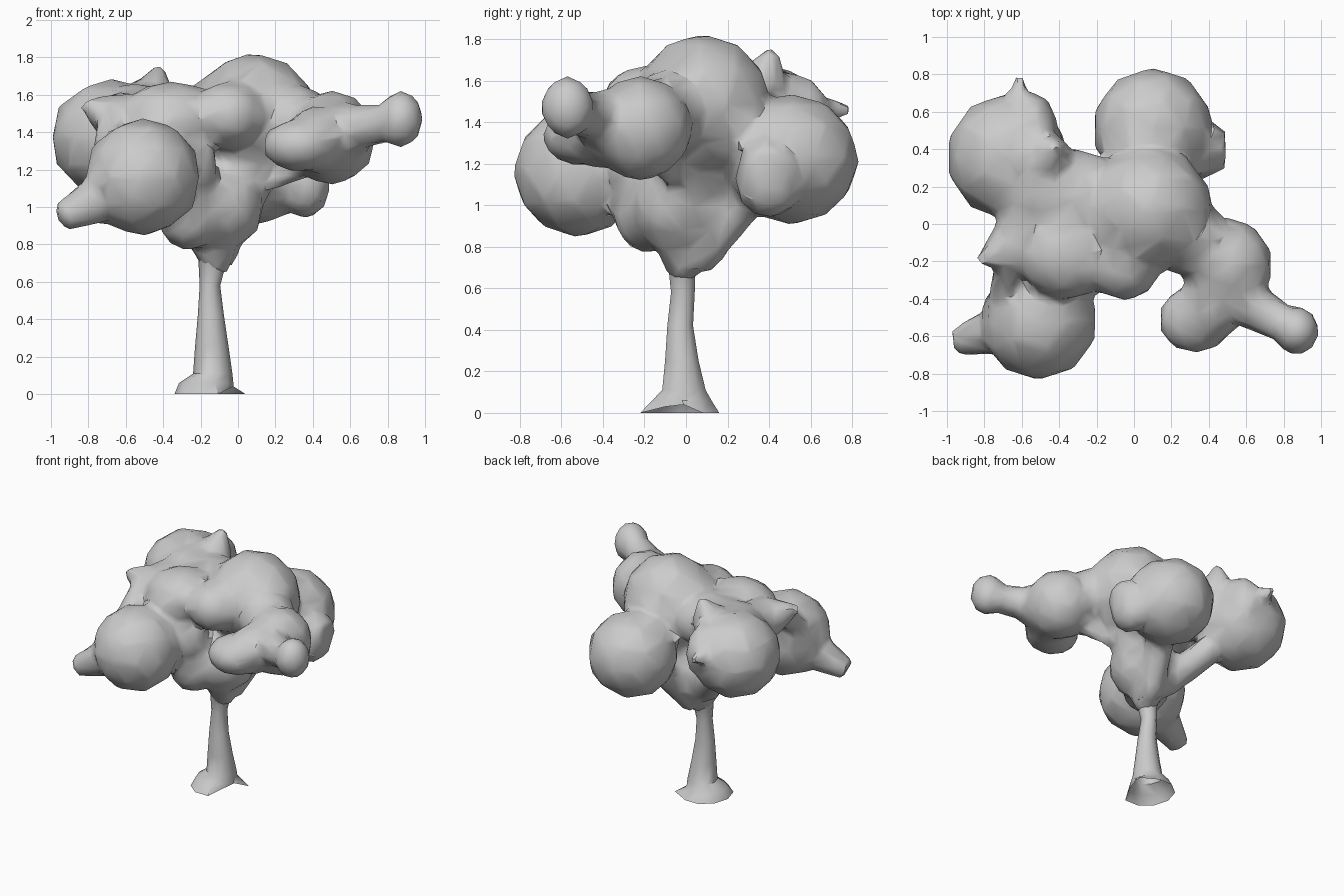
import bpy, bmesh, math
from mathutils import Vector, Matrix


def make_object(name, bm):
    mesh = bpy.data.meshes.new(name)
    bm.to_mesh(mesh)
    bm.free()
    obj = bpy.data.objects.new(name, mesh)
    bpy.context.collection.objects.link(obj)
    return obj


def blob(bm, centre, radii):
    m = Matrix.Translation(centre) @ Matrix.Diagonal((*radii, 1))
    bmesh.ops.create_icosphere(bm, subdivisions=2, radius=1.025, matrix=m)


def limb(bm, a, b, r1, r2, sides=7):
    a, b = Vector(a), Vector(b)
    rot = (b - a).to_track_quat('Z', 'Y').to_matrix().to_4x4()
    bmesh.ops.create_cone(bm, cap_ends=True, segments=sides, radius1=r1, radius2=r2,
                          depth=(b - a).length, matrix=Matrix.Translation((a + b) / 2) @ rot)


# Canopy: overlapping leaf clumps fused into one faceted skin
bm = bmesh.new()
clumps = [
    ((-0.68, 0.36, 1.37), (0.32, 0.33, 0.31)),    # back left
    ((-0.54, 0.50, 1.42), (0.13, 0.20, 0.22)),
    ((-0.55, 0.20, 1.50), (0.20, 0.25, 0.16)),
    ((0.10, 0.51, 1.22), (0.32, 0.32, 0.31)),     # back
    ((0.36, 0.40, 1.10), (0.13, 0.16, 0.16)),
    ((0.08, 0.08, 1.48), (0.34, 0.33, 0.34)),     # crown
    ((-0.51, -0.52, 1.16), (0.31, 0.31, 0.31)),   # front left
    ((-0.28, -0.24, 1.20), (0.17, 0.15, 0.20)),   # front left to middle
    ((-0.05, -0.20, 1.49), (0.20, 0.21, 0.18)),   # front centre
    ((-0.36, -0.15, 1.47), (0.28, 0.25, 0.20)),   # middle left
    ((-0.32, 0.14, 1.46), (0.28, 0.26, 0.20)),    # bridge to back left
    ((-0.62, -0.04, 1.45), (0.12, 0.22, 0.17)),   # left shelf
    ((0.50, -0.22, 1.37), (0.24, 0.25, 0.25)),    # right
    ((0.58, -0.38, 1.40), (0.14, 0.16, 0.16)),
    ((0.30, -0.08, 1.45), (0.22, 0.20, 0.20)),    # bridge to right
    ((0.33, -0.51, 1.33), (0.20, 0.18, 0.14)),    # right front
    ((0.42, -0.42, 1.36), (0.17, 0.20, 0.18)),
    ((0.87, -0.57, 1.47), (0.12, 0.13, 0.15)),    # right tip
    ((-0.12, -0.03, 1.00), (0.26, 0.24, 0.24)),   # branch crown over the trunk
    ((-0.26, -0.18, 0.96), (0.17, 0.17, 0.19)),
]
for centre, radii in clumps:
    blob(bm, centre, radii)

limbs = [
    ((0.60, -0.42, 1.42), (0.86, -0.57, 1.46), 0.13, 0.10),    # neck to right tip
    ((-0.70, -0.56, 1.06), (-0.95, -0.63, 0.94), 0.15, 0.08),  # front left stub
    ((-0.66, -0.12, 1.48), (-0.83, -0.20, 1.55), 0.15, 0.03),  # left spike
    ((-0.68, -0.20, 1.50), (-0.70, -0.48, 1.18), 0.07, 0.10),  # strap to front left
    ((-0.46, 0.36, 1.58), (-0.42, 0.42, 1.75), 0.15, 0.03),    # top spike
    ((-0.62, 0.66, 1.45), (-0.61, 0.79, 1.47), 0.07, 0.03),    # back spike
    ((0.36, 0.40, 1.18), (0.49, 0.40, 1.18), 0.17, 0.11),      # side of back clump
    ((-0.12, -0.02, 0.64), (-0.12, 0.0, 0.90), 0.06, 0.20),    # branching flare
    ((-0.10, 0.05, 0.72), (0.02, 0.32, 1.08), 0.09, 0.11),     # branch to back
    ((-0.20, 0.05, 0.85), (-0.52, 0.28, 1.20), 0.11, 0.11),    # branch to back left
    ((-0.08, 0.0, 0.95), (0.05, 0.05, 1.30), 0.17, 0.22),      # branch to crown
    ((0.05, -0.02, 1.08), (0.38, -0.15, 1.22), 0.04, 0.06),    # branch to right
]
for a, b, r1, r2 in limbs:
    limb(bm, a, b, r1, r2)
canopy = make_object("canopy", bm)

fuse = canopy.modifiers.new("fuse", 'REMESH')
fuse.mode, fuse.voxel_size = 'VOXEL', 0.03
soften = canopy.modifiers.new("soften", 'SMOOTH')
soften.factor, soften.iterations = 0.5, 3
facet = canopy.modifiers.new("facet", 'DECIMATE')
facet.ratio = 0.10

# Trunk: lofted rings (height, centre x, centre y, half width x, half width y)
bm = bmesh.new()
sides = 10
rings = []
for z, cx, cy, rx, ry in [
    (0.0, -0.16, -0.03, 0.18, 0.20),
    (0.06, -0.17, -0.02, 0.145, 0.15),
    (0.11, -0.135, -0.01, 0.105, 0.11),
    (0.25, -0.14, -0.02, 0.09, 0.085),
    (0.42, -0.145, -0.028, 0.07, 0.065),
    (0.58, -0.15, -0.015, 0.055, 0.06),
    (0.72, -0.135, -0.02, 0.077, 0.07),
    (0.86, -0.13, -0.01, 0.15, 0.14),
]:
    ring = []
    for i in range(sides):
        t = 2 * math.pi * i / sides
        ring.append(bm.verts.new((cx + rx * math.cos(t), cy + ry * math.sin(t), z)))
    rings.append(ring)
for low, high in zip(rings, rings[1:]):
    for i in range(sides):
        j = (i + 1) % sides
        bm.faces.new((low[i], low[j], high[j], high[i]))
# Root toes: pull one out, lift the notch beside it
rings[0][1].co = (0.04, 0.08, 0)
rings[0][0].co = (-0.025, -0.01, 0.04)
rings[0][9].co = (-0.05, -0.10, 0.03)
rings[0][5].co.x = -0.34
trunk = make_object("trunk", bm)

# Soft shading with creased edges
for obj in (canopy, trunk):
    bpy.ops.object.select_all(action='DESELECT')
    obj.select_set(True)
    bpy.context.view_layer.objects.active = obj
    for mod in list(obj.modifiers):
        bpy.ops.object.modifier_apply(modifier=mod.name)
    bpy.ops.object.shade_smooth_by_angle(angle=math.radians(40))
